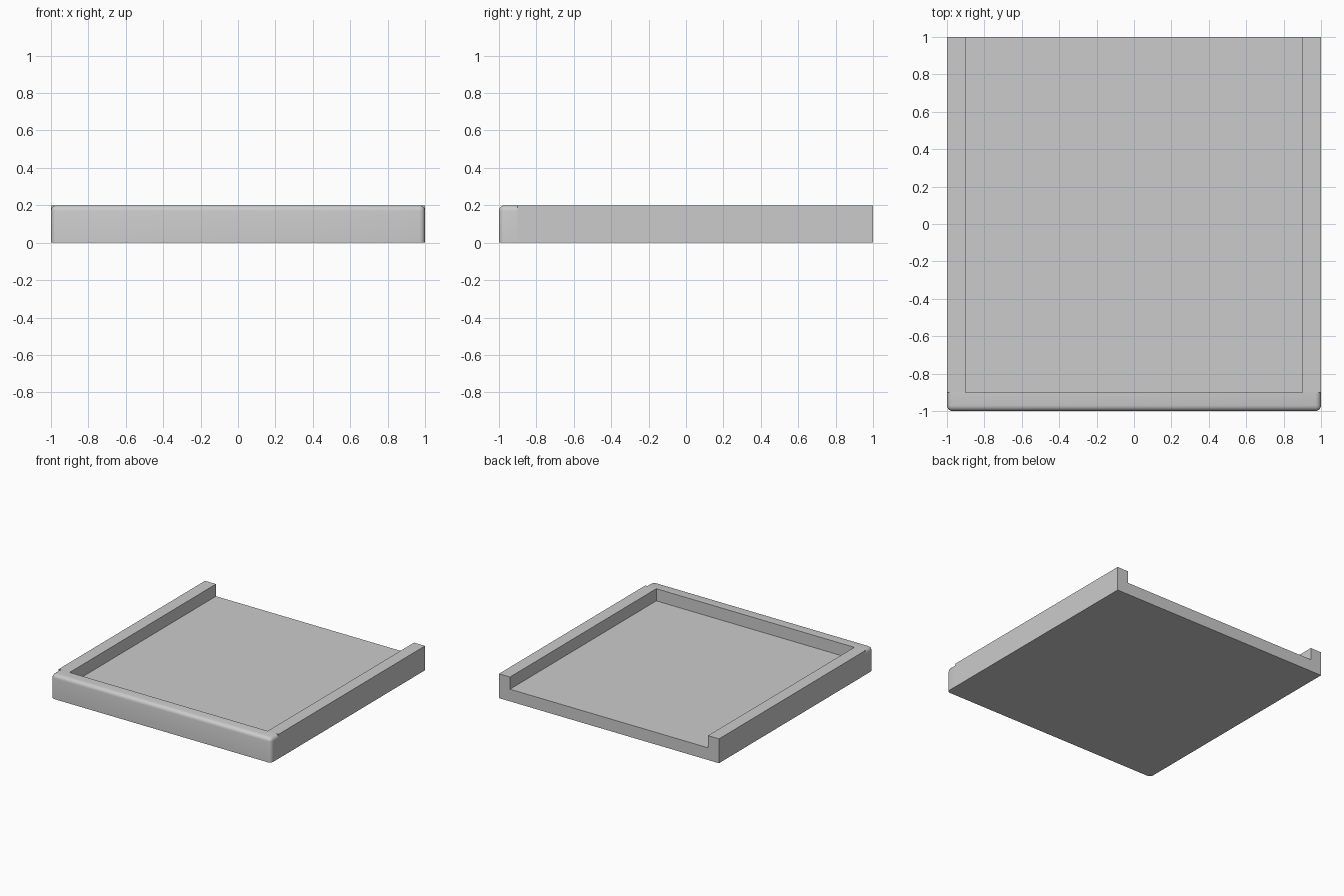
import bpy, bmesh
from mathutils import Vector

if "Cube" in bpy.data.objects:
    bpy.data.objects.remove(bpy.data.objects["Cube"])

WALL, FLOOR, HEIGHT, ROUND = 0.1, 0.1, 0.2, 0.03


def finish(name, bm):
    bmesh.ops.recalc_face_normals(bm, faces=bm.faces[:])
    mesh = bpy.data.meshes.new(name)
    bm.to_mesh(mesh)
    bm.free()
    obj = bpy.data.objects.new(name, mesh)
    bpy.context.collection.objects.link(obj)
    return obj


# Tray floor with two side rails: a U profile extruded front to back
half = [(1, 0), (1, HEIGHT), (1 - WALL, HEIGHT), (1 - WALL, FLOOR)]
profile = half + [(-x, z) for x, z in reversed(half)]
bm = bmesh.new()
face = bm.faces.new([bm.verts.new((x, -1 + WALL, z)) for x, z in profile])
ext = bmesh.ops.extrude_face_region(bm, geom=[face], use_keep_orig=True)
verts = [v for v in ext["geom"] if isinstance(v, bmesh.types.BMVert)]
bmesh.ops.translate(bm, verts=verts, vec=(0, 2 - WALL, 0))
finish("tray_floor_and_rails", bm)

# Front lip: a bar with rounded outer corners and outer top edges
bm = bmesh.new()
bmesh.ops.create_cube(bm, size=1)
bmesh.ops.scale(bm, verts=bm.verts, vec=(2, WALL, HEIGHT))
bmesh.ops.translate(bm, verts=bm.verts, vec=(0, -1 + WALL / 2, HEIGHT / 2))


def is_outer(edge):
    mid = (edge.verts[0].co + edge.verts[1].co) / 2
    front = mid.y < -0.99
    top = mid.z > HEIGHT - 0.01
    end = abs(mid.x) > 0.99
    return (front and top) or (front and end) or (top and end)


bmesh.ops.bevel(bm, geom=[e for e in bm.edges if is_outer(e)], offset=ROUND,
                segments=4, profile=0.5, affect='EDGES')
lip = finish("front_lip", bm)
bpy.context.view_layer.objects.active = lip
lip.select_set(True)
bpy.ops.object.shade_smooth_by_angle()
